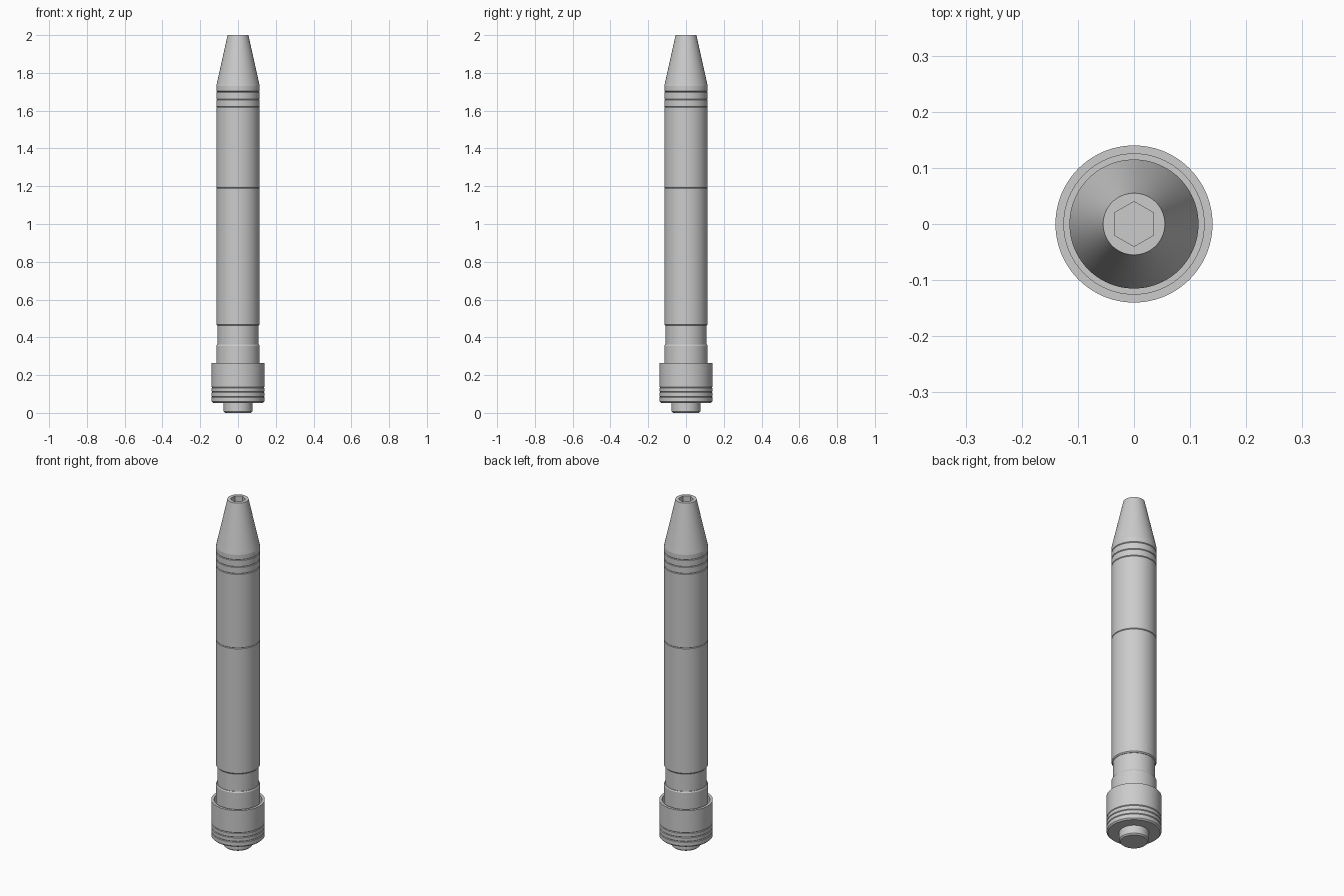
import bpy, bmesh
from math import sin, cos, pi, radians

SEGMENTS = 96

if "Cube" in bpy.data.objects:
    bpy.data.objects.remove(bpy.data.objects["Cube"], do_unlink=True)

steel = bpy.data.materials.new("grey_steel")
steel.use_nodes = True
GREY = (0.6, 0.6, 0.6, 1)
steel.diffuse_color = GREY
steel.node_tree.nodes["Principled BSDF"].inputs["Base Color"].default_value = GREY


def ring_radius(radius, angle, hexagonal):
    """Radius at an angle; a hexagon has its corners on the y axis."""
    if not hexagonal:
        return radius
    side = pi / 3
    return radius * cos(side / 2) / cos((angle - pi / 2) % side - side / 2)


def lathe(name, profile, hex_from=None):
    """Spin (radius, z) points, bottom to top; rings from hex_from on are hexagons."""
    bm = bmesh.new()
    rings = []
    for i, (radius, z) in enumerate(profile):
        hexagonal = hex_from is not None and i >= hex_from
        ring = []
        for s in range(SEGMENTS):
            a = 2 * pi * s / SEGMENTS
            r = ring_radius(radius, a, hexagonal)
            ring.append(bm.verts.new((r * cos(a), r * sin(a), z)))
        rings.append(ring)
    for low, high in zip(rings, rings[1:]):
        for s in range(SEGMENTS):
            t = (s + 1) % SEGMENTS
            bm.faces.new((low[s], low[t], high[t], high[s]))
    bm.faces.new(rings[0][::-1])
    bm.faces.new(rings[-1])
    bmesh.ops.recalc_face_normals(bm, faces=bm.faces)
    mesh = bpy.data.meshes.new(name)
    bm.to_mesh(mesh)
    bm.free()
    mesh.materials.append(steel)
    obj = bpy.data.objects.new(name, mesh)
    bpy.context.collection.objects.link(obj)
    bpy.ops.object.select_all(action="DESELECT")
    obj.select_set(True)
    bpy.context.view_layer.objects.active = obj
    bpy.ops.object.shade_smooth_by_angle(angle=radians(25))
    return obj


def grooves(radius, heights, depth=0.003, half=0.003):
    """Profile points of V grooves round a straight wall."""
    return [p for z in heights for p in
            ((radius, z - half), (radius - depth, z), (radius, z + half))]


BODY, NECK, COLLAR = 0.115, 0.108, 0.14

# End stub below the collar
lathe("end_stub", [(0.069, 0), (0.076, 0.007), (0.076, 0.07)])

# Cup-shaped collar, open at the top round the shank
lathe("collar", [(0.133, 0.053), (COLLAR, 0.06)]
      + grooves(COLLAR, (0.085, 0.11, 0.135))
      + [(COLLAR, 0.265), (0.125, 0.265), (0.125, 0.16)])

# Shank and narrower neck
lathe("shank", [(BODY, 0.14), (BODY, 0.355), (0.111, 0.361)])
lathe("neck", [(NECK, 0.35), (NECK, 0.48)])

# Two-part barrel with a shallow seam between the halves
lathe("lower_barrel", [(0.11, 0.462), (BODY, 0.468), (BODY, 1.187), (0.112, 1.19)])
lathe("upper_barrel", [(0.112, 1.19), (BODY, 1.193)]
      + grooves(BODY, (1.62, 1.66, 1.70)) + [(BODY, 1.73)])

# Tapered nose with a hexagonal socket
lathe("nose", [(BODY, 1.73), (0.055, 2), (0.04, 2), (0.04, 1.95)], hex_from=2)
